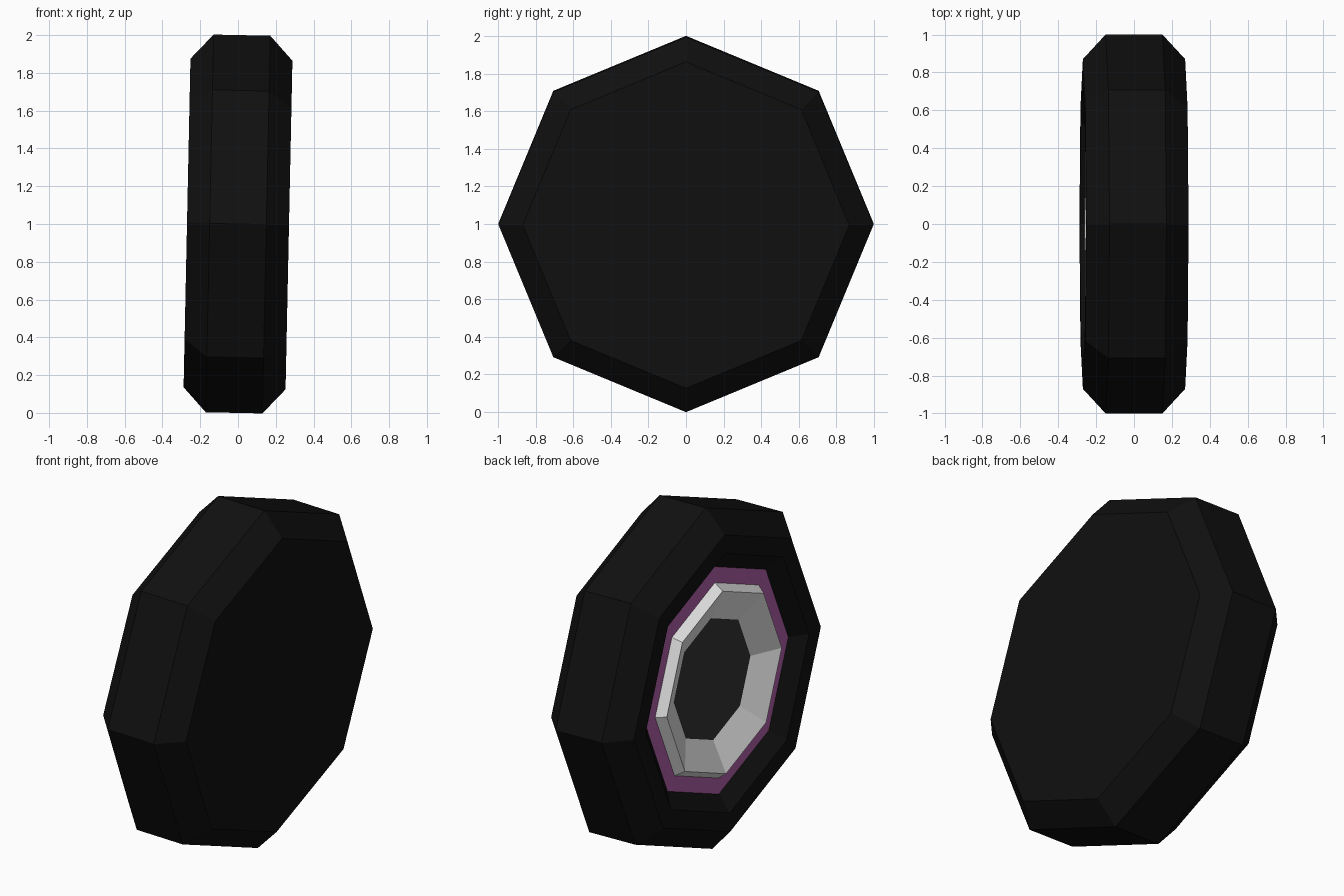
import bpy, bmesh, math
from mathutils import Matrix

if "Cube" in bpy.data.objects:
    bpy.data.objects.remove(bpy.data.objects["Cube"])

SIDES = 8
# wheel axle lies along x, leaning very slightly, with its centre at z = 1
PLACE = Matrix.Translation((0, 0, 1)) @ Matrix.Rotation(math.radians(1.2), 4, 'Y')


def material(name, rgb):
    m = bpy.data.materials.new(name)
    m.diffuse_color = (*rgb, 1)
    m.use_nodes = True
    m.node_tree.nodes["Principled BSDF"].inputs["Base Color"].default_value = m.diffuse_color
    return m


def lathe(name, profile, mat, cap_start=False, cap_end=False):
    """Spin an (x, radius) profile about the axle into an octagonal part."""
    bm = bmesh.new()
    rings = []
    for x, r in profile:
        ring = []
        for i in range(SIDES):
            a = 2 * math.pi * i / SIDES
            ring.append(bm.verts.new(PLACE @ Matrix.Translation((0, 0, 0)).to_3x3().to_4x4()
                                     @ bm_point(x, r, a)))
        rings.append(ring)
    for r0, r1 in zip(rings, rings[1:]):
        for i in range(SIDES):
            j = (i + 1) % SIDES
            bm.faces.new((r0[i], r1[i], r1[j], r0[j]))
    if cap_start:
        bm.faces.new(rings[0])
    if cap_end:
        bm.faces.new(rings[-1][::-1])
    mesh = bpy.data.meshes.new(name)
    bm.to_mesh(mesh)
    bm.free()
    mesh.materials.append(mat)
    obj = bpy.data.objects.new(name, mesh)
    bpy.context.collection.objects.link(obj)
    return obj


def bm_point(x, r, a):
    return Matrix.Translation((x, r * math.sin(a), r * math.cos(a))).translation


black = material("tyre black", (0.005, 0.005, 0.005))
purple = material("purple band", (0.45, 0.12, 0.40))
silver = material("silver rim", (0.80, 0.80, 0.80))
dark = material("dark hub", (0.035, 0.035, 0.035))

# tyre: closed inner side, chamfered tread, lip sloping in on the outer side
lathe("tyre", [(0.27, 0.87), (0.15, 1.0), (-0.15, 1.0), (-0.27, 0.87),
               (-0.27, 0.76), (-0.20, 0.667)], black, cap_start=True)
# flat coloured band around the rim
lathe("band", [(-0.20, 0.667), (-0.20, 0.573)], purple)
# raised rim edge and dished inside
lathe("rim", [(-0.20, 0.573), (-0.25, 0.535), (-0.17, 0.357)], silver)
# flat hub disc
lathe("hub", [(-0.17, 0.357)], dark, cap_end=True)

# make sure every face points outwards (tyre cap to +x, hub to -x)
for obj in bpy.context.collection.objects:
    mesh = obj.data
    test = {"tyre": (1, 0), "band": (-1, 0), "rim": (-1, 0), "hub": (-1, 0)}[obj.name]
    biggest = max(mesh.polygons, key=lambda p: p.area)
    if biggest.normal.x * test[0] < 0:
        mesh.flip_normals()
